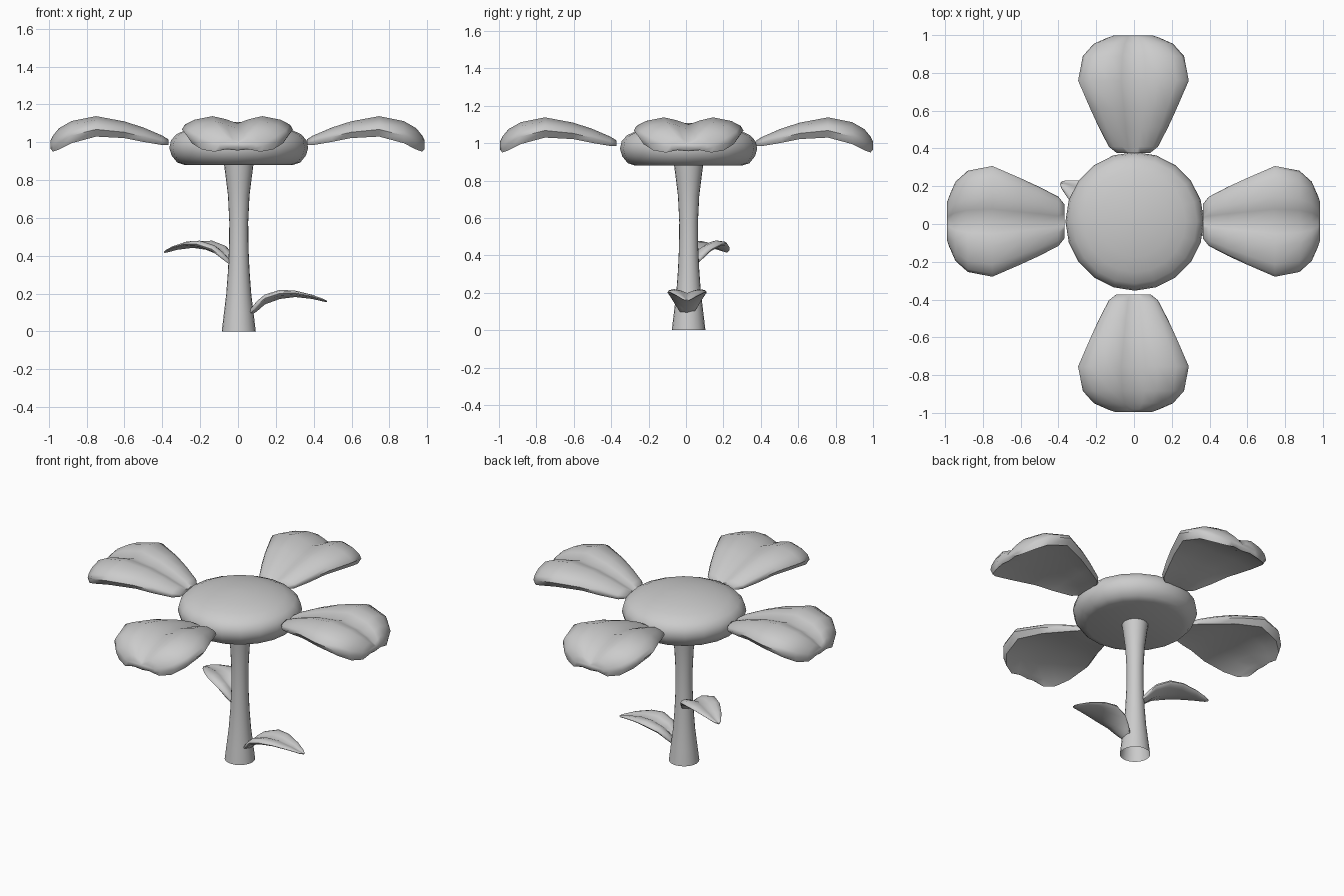
import bpy
import bmesh
import math
from mathutils import Matrix, Vector

if "Cube" in bpy.data.objects:
    bpy.data.objects.remove(bpy.data.objects["Cube"])

grey = bpy.data.materials.new("plain_grey")
grey.diffuse_color = (0.6, 0.6, 0.6, 1)
grey.use_nodes = True
grey.node_tree.nodes["Principled BSDF"].inputs["Base Color"].default_value = grey.diffuse_color


def finish(name, bm, matrix, angle):
    bmesh.ops.recalc_face_normals(bm, faces=bm.faces)
    mesh = bpy.data.meshes.new(name)
    bm.to_mesh(mesh)
    bm.free()
    mesh.materials.append(grey)
    ob = bpy.data.objects.new(name, mesh)
    bpy.context.collection.objects.link(ob)
    ob.matrix_world = matrix
    bpy.ops.object.select_all(action='DESELECT')
    ob.select_set(True)
    bpy.context.view_layer.objects.active = ob
    bpy.ops.object.shade_smooth_by_angle(angle=math.radians(angle))
    return ob


def loft(rings, caps):
    """Bridge closed rings of points in order, capping the ends if asked."""
    bm = bmesh.new()
    loops = [[bm.verts.new(p) for p in ring] for ring in rings]
    n = len(loops[0])
    for a, b in zip(loops, loops[1:]):
        for i in range(n):
            j = (i + 1) % n
            bm.faces.new((a[i], a[j], b[j], b[i]))
    if caps:
        bm.faces.new(loops[0])
        bm.faces.new(loops[-1])
    return bm


def lathe(name, profile, sides, caps, angle=40):
    rings = [[(r * math.cos(2 * math.pi * i / sides),
               r * math.sin(2 * math.pi * i / sides), z) for i in range(sides)]
             for r, z in profile]
    return finish(name, loft(rings, caps), Matrix.Translation((0.004, 0.014, 0)), angle)


def blade(name, sections, top, bottom, origin, turn):
    """Leaf-like solid along +x; top/bottom give (side, drop) from the centre outward."""
    half = top + bottom[::-1]
    outline = half + [(-u, d) for u, d in half[::-1] if u > 0]
    rings = [[(r, w * u, zt - d * (zt - zb)) for u, d in outline]
             for r, w, zt, zb in sections]
    matrix = Matrix.Translation(Vector(origin)) @ Matrix.Rotation(math.radians(turn), 4, 'Z')
    return finish(name, loft(rings, True), matrix, 60)


# Stem, open at the bottom
lathe("stem", [(0.09, 0), (0.078, 0.1), (0.066, 0.2), (0.057, 0.32), (0.051, 0.45),
               (0.05, 0.58), (0.057, 0.72), (0.067, 0.8), (0.08, 0.9)], 20, False)

# Domed flower centre with a flat underside
lathe("flower_head", [(0.285, 0.88), (0.325, 0.893), (0.355, 0.93), (0.367, 0.97),
                      (0.358, 1.01), (0.33, 1.042), (0.27, 1.07), (0.19, 1.09),
                      (0.1, 1.103), (0.02, 1.107)], 20, True, 60)

# Four grooved petals
petal = [(0.368, 0.09, 1.015, 0.985), (0.40, 0.13, 1.035, 0.985),
         (0.50, 0.182, 1.078, 1.002), (0.60, 0.228, 1.11, 1.022),
         (0.75, 0.293, 1.138, 1.03), (0.88, 0.268, 1.112, 0.995),
         (0.945, 0.21, 1.075, 0.962), (0.978, 0.135, 1.035, 0.95),
         (0.99, 0.10, 1.01, 0.965)]
petal_top = [(0, 0.35), (0.22, 0.14), (0.45, 0), (0.78, 0.18), (0.95, 0.42), (1, 0.65)]
petal_bottom = [(0, 0.92), (0.45, 0.85), (0.9, 1.0)]
for side, origin, turn in (("right", (-0.004, 0.014, 0), 0),
                           ("back", (-0.003, 0.009, 0), 90),
                           ("left", (0, 0.014, 0), 180),
                           ("front", (-0.003, -0.004, 0), 270)):
    blade("petal_" + side, petal, petal_top, petal_bottom, origin, turn)

# Two folded leaves on the stem
leaf = [(0.06, 0.038, 0.115, 0.08), (0.10, 0.065, 0.162, 0.108),
        (0.14, 0.087, 0.195, 0.143), (0.22, 0.105, 0.22, 0.172),
        (0.30, 0.092, 0.216, 0.182), (0.39, 0.057, 0.194, 0.172),
        (0.45, 0.025, 0.172, 0.158), (0.468, 0.008, 0.163, 0.155)]
leaf_top = [(0, 0.5), (0.3, 0.18), (0.65, 0), (0.92, 0.12), (1, 0.38)]
leaf_bottom = [(0, 1.0), (0.45, 0.8), (0.9, 0.62)]
blade("lower_leaf", leaf, leaf_top, leaf_bottom, (0.002, 0.006, 0), 0)
blade("upper_leaf", leaf, leaf_top, leaf_bottom, (0.025, -0.002, 0.26), 152)
